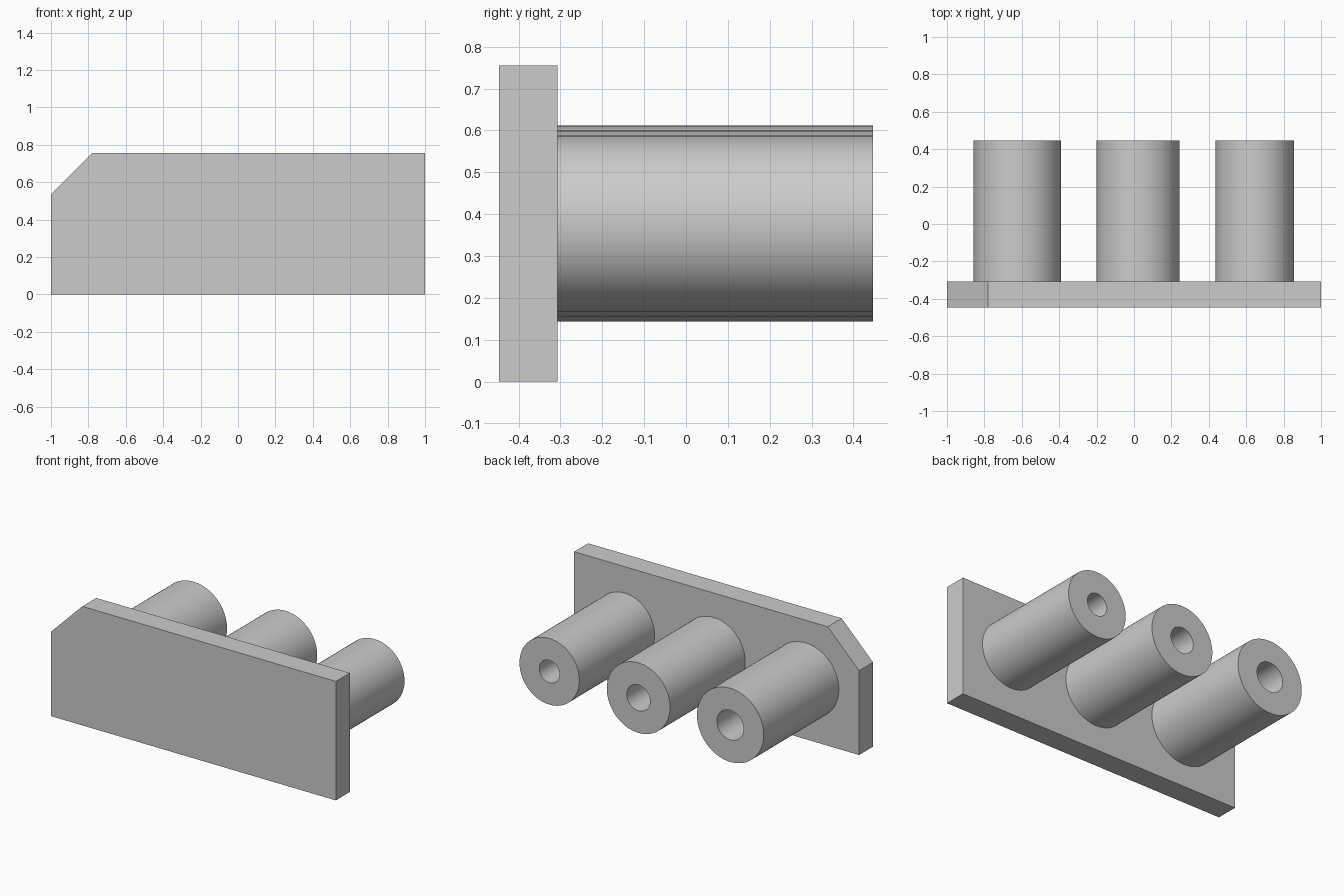
import bpy
import bmesh
import math
from mathutils import Matrix, Vector

cube = bpy.data.objects.get("Cube")
if cube:
    bpy.data.objects.remove(cube, do_unlink=True)

FRONT, PLATE_BACK, TUBE_END = -0.447, -0.307, 0.447
HEIGHT, CHAMFER = 0.755, 0.22
EMBED = 0.01

grey = bpy.data.materials.new("plain grey")
grey.use_nodes = True
colour = (0.6, 0.6, 0.6, 1)
grey.diffuse_color = colour
grey.node_tree.nodes["Principled BSDF"].inputs["Base Color"].default_value = colour


def make_object(name, bm):
    bmesh.ops.recalc_face_normals(bm, faces=bm.faces[:])
    mesh = bpy.data.meshes.new(name)
    bm.to_mesh(mesh)
    bm.free()
    mesh.materials.append(grey)
    obj = bpy.data.objects.new(name, mesh)
    bpy.context.collection.objects.link(obj)
    return obj


# Flat plate with one clipped upper corner
bm = bmesh.new()
outline = [(-1, 0), (1, 0), (1, HEIGHT), (-1 + CHAMFER, HEIGHT), (-1, HEIGHT - CHAMFER)]
face = bm.faces.new([bm.verts.new((x, FRONT, z)) for x, z in outline])
extruded = bmesh.ops.extrude_face_region(bm, geom=[face])["geom"]
bmesh.ops.translate(bm, verts=[v for v in extruded if isinstance(v, bmesh.types.BMVert)],
                    vec=(0, PLATE_BACK - FRONT, 0))
make_object("plate", bm)


# Hollow tube turned from a closed rectangular section
def make_tube(name, x, outer, bore):
    bm = bmesh.new()
    section = [(outer, PLATE_BACK - EMBED), (outer, TUBE_END), (bore, TUBE_END), (bore, PLATE_BACK - EMBED)]
    verts = [bm.verts.new((r, y, 0)) for r, y in section]
    edges = [bm.edges.new((verts[i], verts[(i + 1) % 4])) for i in range(4)]
    bmesh.ops.spin(bm, geom=verts + edges, cent=(0, 0, 0), axis=(0, 1, 0),
                   angle=math.tau, steps=96, use_merge=True)
    bmesh.ops.remove_doubles(bm, verts=bm.verts[:], dist=0.0001)
    bmesh.ops.transform(bm, verts=bm.verts[:],
                        matrix=Matrix.Translation(Vector((x, 0, HEIGHT / 2))))
    obj = make_object(name, bm)
    bpy.ops.object.select_all(action="DESELECT")
    obj.select_set(True)
    bpy.context.view_layer.objects.active = obj
    bpy.ops.object.shade_smooth_by_angle(angle=math.radians(30))


make_tube("large_tube", -0.624, 0.234, 0.094)
make_tube("middle_tube", 0.021, 0.222, 0.082)
make_tube("small_tube", 0.646, 0.21, 0.071)
